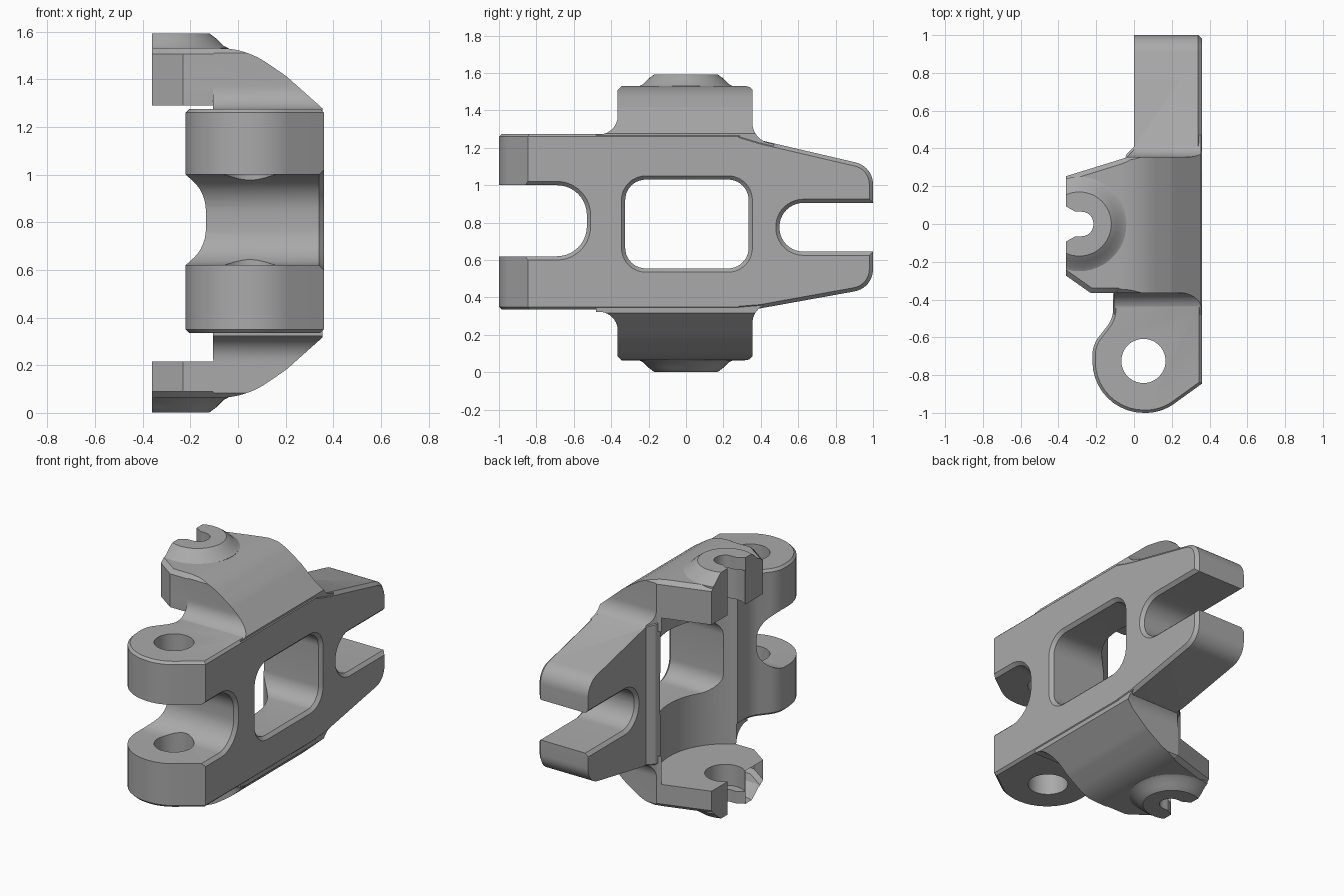
import bpy, bmesh, math
from mathutils import Vector

if "Cube" in bpy.data.objects:
    bpy.data.objects.remove(bpy.data.objects["Cube"], do_unlink=True)


def rounded(corners, steps=10):
    """Polygon from (u, v, radius) corners, with each corner filleted."""
    out = []
    for i, (u, v, *rad) in enumerate(corners):
        p = Vector((u, v))
        if not rad:
            out.append(p)
            continue
        a = (Vector(corners[i - 1][:2]) - p).normalized()
        b = (Vector(corners[(i + 1) % len(corners)][:2]) - p).normalized()
        half = a.angle(b) / 2
        centre = p + (a + b).normalized() * rad[0] / math.sin(half)
        start = p + a * rad[0] / math.tan(half) - centre
        end = p + b * rad[0] / math.tan(half) - centre
        sweep = math.atan2(start.x * end.y - start.y * end.x, start.dot(end))
        for k in range(steps + 1):
            t = sweep * k / steps
            c, s = math.cos(t), math.sin(t)
            out.append(centre + Vector((start.x * c - start.y * s, start.x * s + start.y * c)))
    return out


def circle(u, v, r, n=48):
    return [Vector((u + r * math.cos(k * math.tau / n), v + r * math.sin(k * math.tau / n))) for k in range(n)]


def inset(poly, d):
    """Shrink (or grow, if negative) a polygon by a constant distance."""
    area = sum(p.x * q.y - p.y * q.x for p, q in zip(poly, poly[1:] + poly[:1]))
    side = 1 if area > 0 else -1
    out = []
    for i, p in enumerate(poly):
        e = (p - poly[i - 1]).normalized()
        f = (poly[(i + 1) % len(poly)] - p).normalized()
        n1, n2 = Vector((-e.y, e.x)) * side, Vector((-f.y, f.x)) * side
        out.append(p + (n1 + n2) * d / (1 + n1.dot(n2)))
    return out


PLACE = {"x": lambda u, v, h: (h, u, v), "y": lambda u, v, h: (u, h, v), "z": lambda u, v, h: (u, v, h)}


def prism(name, poly, axis, levels):
    """Stack the profile along an axis through (height, inset) levels."""
    bm = bmesh.new()
    rings = [[bm.verts.new(PLACE[axis](p.x, p.y, h)) for p in inset(poly, d)] for h, d in levels]
    n = len(poly)
    for lo, hi in zip(rings, rings[1:]):
        for i in range(n):
            bm.faces.new((lo[i], lo[(i + 1) % n], hi[(i + 1) % n], hi[i]))
    bm.faces.new(rings[0])
    bm.faces.new(rings[-1])
    bmesh.ops.recalc_face_normals(bm, faces=bm.faces)
    mesh = bpy.data.meshes.new(name)
    bm.to_mesh(mesh)
    bm.free()
    obj = bpy.data.objects.new(name, mesh)
    bpy.context.collection.objects.link(obj)
    return obj


def combine(target, other, op):
    mod = target.modifiers.new(op, "BOOLEAN")
    mod.operation, mod.solver, mod.object = op, "EXACT", other
    bpy.context.view_layer.objects.active = target
    bpy.ops.object.modifier_apply(modifier=mod.name)
    bpy.data.objects.remove(other, do_unlink=True)


# Body: plan outline with rounded hinge lug, trimmed by the side outline
plan = rounded([(0.36, 1), (0, 1), (0, 0.41), (-0.04, 0.37), (-0.06, 0.3), (-0.11, -0.3),
                (-0.11, -0.5, 0.15), (-0.22, -0.64, 0.16), (-0.22, -1, 0.272), (0.145, -1, 0.26), (0.36, -0.845)])
body = prism("bracket", plan, "z", [(0.335, 0.015), (0.35, 0), (1.26, 0), (1.275, 0.015)])
side = rounded([(-1.2, 0.2), (0.3, 0.2), (0.3, 0.334), (0.4, 0.342), (1, 0.45, 0.12), (1, 1.1, 0.12),
                (0.4, 1.24), (0.3, 1.27), (0.3, 1.4), (-1.2, 1.4)])
combine(body, prism("side_trim", side, "x", [(-0.5, 0), (0.34, 0), (0.36, 0.02)]), "INTERSECT")

# Arms: curved hooks flared into the body, each with a conical boss
MID = 0.797
for s in (1, -1):
    def z(h):
        return MID + s * (h - MID)
    hook = rounded([(-0.4, z(1.2)), (0.355, z(1.2)), (0.355, z(1.277)), (0.2, z(1.415), 0.3),
                    (0.03, z(1.53), 0.35), (-0.4, z(1.53))])
    arm = prism("arm", hook, "y", [(-0.7, 0), (0.7, 0)])
    flare = rounded([(-0.48, z(1.2)), (-0.48, z(1.271)), (-0.365, z(1.271), 0.1), (-0.365, z(1.51)), (-0.345, z(1.53)),
                     (-0.345, z(1.6)), (0.335, z(1.6)), (0.335, z(1.53)), (0.355, z(1.51)),
                     (0.355, z(1.245), 0.11), (0.47, z(1.22)), (0.47, z(1.2))])
    combine(arm, prism("flare", flare, "x", [(-0.6, 0), (0.6, 0)]), "INTERSECT")
    outline = rounded([(-0.45, 0.225), (-0.04, 0.352), (0.005, 0.4), (0.005, 0.6), (0.5, 0.6), (0.5, -0.6),
                       (-0.105, -0.6), (-0.105, -0.365), (-0.23, -0.365), (-0.45, -0.21)])
    levels = [(z(1), 0), (z(1.505), 0), (z(1.56), 0.055)]
    combine(arm, prism("outline", outline, "z", levels), "INTERSECT")
    boss = prism("boss", circle(-0.29, 0, 0.25), "z",
                 [(z(1.48), 0), (z(1.53), 0), (z(1.54), 0.02), (z(1.57), 0.05), (z(1.592), 0.08)])
    combine(arm, boss, "UNION")
    combine(body, arm, "UNION")

# Cut-outs: socket between the arms, window, slots, hinge hole, arm notches
RIM = [(-0.8, 0), (0.34, 0), (0.38, -0.04)]
window = rounded([(-0.325, 0.555, 0.11), (0.335, 0.555, 0.11), (0.335, 1.03, 0.11), (-0.325, 1.03, 0.11)])
front_slot = rounded([(-1.3, 0.62), (-0.53, 0.62, 0.16), (-0.53, 1, 0.16), (-1.3, 1)])
back_slot = rounded([(1.3, 0.645), (0.5, 0.645, 0.127), (0.5, 0.905, 0.127), (1.3, 0.905)])
notch = rounded([(-0.5, 0.17), (-0.31, 0.065), (-0.215, 0.065, 0.063), (-0.215, -0.065, 0.063),
                 (-0.31, -0.065), (-0.5, -0.17)])
end_trim = [Vector(p) for p in ((-0.36, -1.5), (-0.36, 1.5), (-0.9, 1.5), (-0.9, -1.5))]
cutters = [
    ("socket", circle(-0.29, 0, 0.41, 96), "z", [(0.215, 0), (1.29, 0)]),
    ("window", window, "x", RIM),
    ("front_slot", front_slot, "x", RIM),
    ("back_slot", back_slot, "x", [(-0.8, 0), (-0.02, -0.04), (0.02, 0), (0.34, 0), (0.38, -0.04)]),
    ("hinge_hole", circle(0.05, -0.725, 0.117), "z", [(0.2, 0), (1.4, 0)]),
    ("counterbore", circle(-0.28, 0, 0.12), "z", [(0.08, 0), (1.51, 0)]),
    ("notch", notch, "z", [(-0.2, 0), (1.8, 0)]),
    ("end_trim", end_trim, "z", [(-0.2, 0), (1.8, 0)]),
]
for args in cutters:
    combine(body, prism(*args), "DIFFERENCE")

# Material and shading
grey = bpy.data.materials.new("plain grey")
grey.use_nodes = True
colour = (0.4, 0.4, 0.4, 1)
grey.diffuse_color = colour
grey.node_tree.nodes["Principled BSDF"].inputs["Base Color"].default_value = colour
body.data.materials.clear()
body.data.materials.append(grey)
for poly in body.data.polygons:
    poly.material_index = 0
bpy.ops.object.select_all(action="DESELECT")
body.select_set(True)
bpy.context.view_layer.objects.active = body
bpy.ops.object.shade_smooth_by_angle(angle=math.radians(25))
